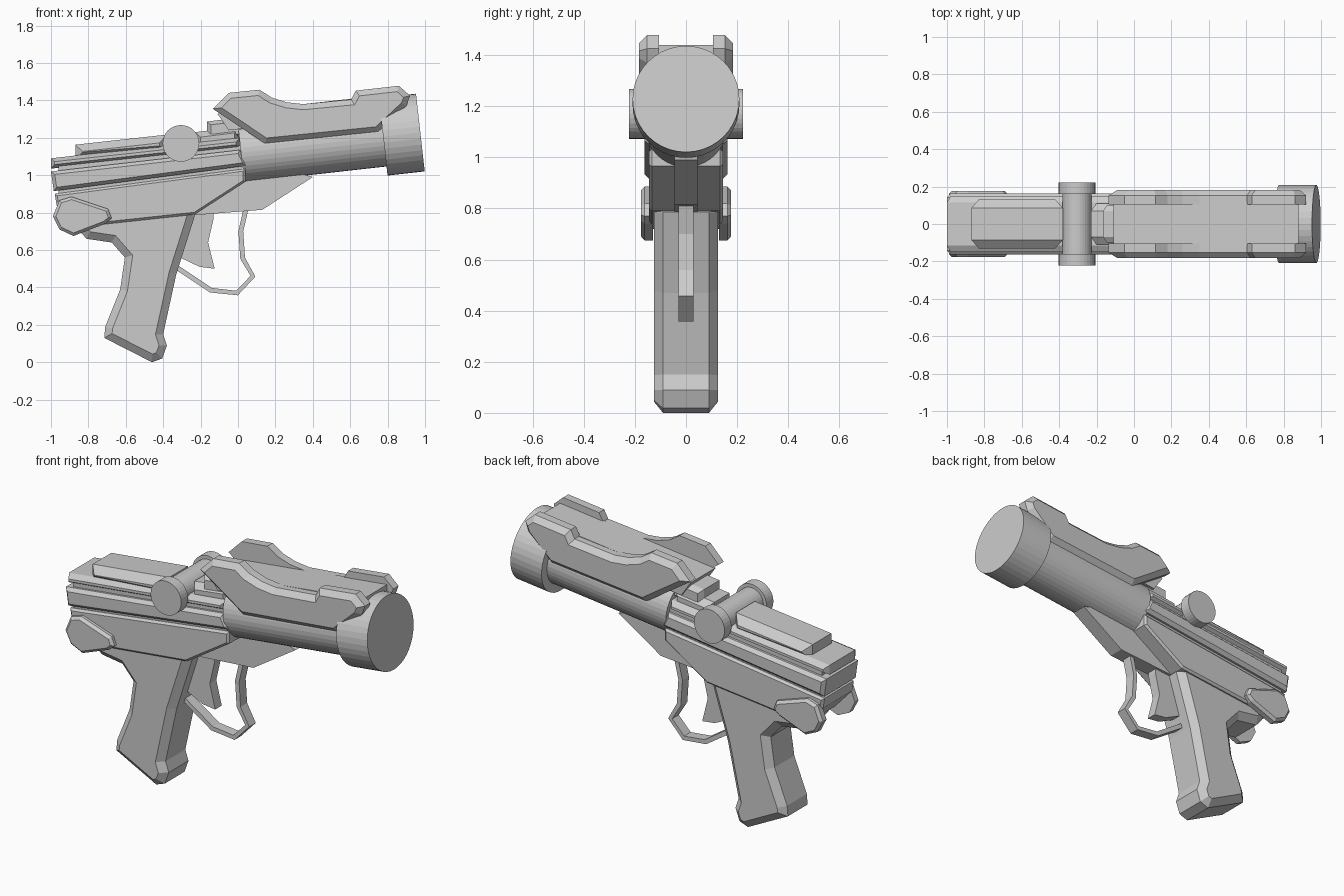
import bpy, bmesh, math
from mathutils import Vector, Matrix

if "Cube" in bpy.data.objects:
    bpy.data.objects.remove(bpy.data.objects["Cube"])

TILT = math.radians(6.4)
AXIS = Vector((math.cos(TILT), 0, math.sin(TILT)))


def finish(name, bm):
    bmesh.ops.recalc_face_normals(bm, faces=bm.faces)
    me = bpy.data.meshes.new(name)
    bm.to_mesh(me)
    bm.free()
    ob = bpy.data.objects.new(name, me)
    bpy.context.collection.objects.link(ob)
    return ob


def inset(pts, d):
    """Mitred inward offset of a closed (x, z) outline."""
    P = [Vector(p) for p in pts]
    n = len(P)
    area = sum(P[i].x * P[(i + 1) % n].y - P[(i + 1) % n].x * P[i].y for i in range(n))
    s = 1 if area > 0 else -1
    out = []
    for i in range(n):
        a = (P[i] - P[i - 1]).normalized()
        b = (P[(i + 1) % n] - P[i]).normalized()
        na, nb = Vector((-a.y, a.x)) * s, Vector((-b.y, b.x)) * s
        out.append(P[i] + (na + nb) * d / max(1 + na.dot(nb), 0.4))
    return out


def prism(name, pts, y0, y1, c0=(0, 0), c1=(0, 0)):
    """Side outline extruded from y0 to y1; c = (inset, depth) chamfer at each end."""
    rings = [(y0, c0[0])]
    s = 1 if y1 > y0 else -1
    if c0[1]:
        rings.append((y0 + s * c0[1], 0))
    if c1[1]:
        rings.append((y1 - s * c1[1], 0))
    rings.append((y1, c1[0]))
    bm = bmesh.new()
    loops = [[bm.verts.new((p[0], y, p[1])) for p in (inset(pts, d) if d else pts)]
             for y, d in rings]
    n = len(pts)
    for A, B in zip(loops, loops[1:]):
        for i in range(n):
            j = (i + 1) % n
            bm.faces.new((A[i], A[j], B[j], B[i]))
    bm.faces.new(loops[0])
    bm.faces.new(loops[-1])
    return finish(name, bm)


def block(name, pts, w, c=(0, 0)):
    return prism(name, pts, -w, w, c, c)


def cylinder(name, a, b, r, sides=32):
    a, b = Vector(a), Vector(b)
    bm = bmesh.new()
    M = Matrix.Translation((a + b) / 2) @ (b - a).to_track_quat('Z', 'Y').to_matrix().to_4x4()
    bmesh.ops.create_cone(bm, cap_ends=True, segments=sides, radius1=r, radius2=r,
                          depth=(b - a).length, matrix=M)
    return finish(name, bm)


# Barrel and muzzle cap on the tilted axis
tip = Vector((0.975, 0, 1.228))
cylinder("muzzle_cap", tip - AXIS * 0.2, tip, 0.209, 40)
cylinder("barrel", tip - AXIS * 0.965, tip - AXIS * 0.1, 0.16, 40)

# Receiver: lower frame, slide and stacked top layers
block("lower_frame", [(-0.98, 0.9), (0.04, 1.035), (0.04, 0.965), (-0.23, 0.79),
                      (-0.695, 0.74), (-0.86, 0.72), (-0.97, 0.84)], 0.145, (0.012, 0.012))
block("seam_core", [(-0.96, 0.87), (-0.96, 1.06), (0.02, 1.16), (0.02, 1.0)], 0.13)
block("slide", [(-1.0, 1.02), (-0.985, 0.915), (0.04, 1.05), (0.04, 1.075), (0.01, 1.135)],
      0.163, (0.018, 0.02))
block("slide_top", [(-1.0, 1.035), (-1.0, 1.09), (-0.87, 1.105), (0.01, 1.2), (0.01, 1.145)],
      0.15, (0.02, 0.035))
block("rear_cover", [(-0.87, 1.08), (-0.87, 1.163), (-0.38, 1.217), (-0.38, 1.12)],
      0.13, (0.04, 0.045))
block("front_cover", [(-0.23, 1.14), (-0.23, 1.23), (0.01, 1.26), (0.01, 1.16)],
      0.11, (0.03, 0.04))
block("sight_base", [(-0.165, 1.2), (-0.165, 1.287), (-0.04, 1.302), (0.05, 1.31), (0.05, 1.2)],
      0.1, (0.02, 0.03))

# Cross bar with end wheels
cylinder("cross_bar", (-0.305, -0.18, 1.17), (-0.305, 0.18, 1.17), 0.078)
for s, side in ((-1, "right"), (1, "left")):
    cylinder("wheel_" + side, (-0.305, s * 0.16, 1.17), (-0.305, s * 0.223, 1.17), 0.098)

# Shroud: flat deck with a shaped plate on each side
block("shroud_deck", [(-0.11, 1.328), (0.88, 1.44), (0.88, 1.35), (-0.05, 1.24)], 0.115)
plate = [(-0.135, 1.355), (-0.05, 1.44), (0.115, 1.457), (0.18, 1.415), (0.26, 1.39),
         (0.35, 1.38), (0.605, 1.405), (0.63, 1.452), (0.86, 1.478), (0.92, 1.425),
         (0.90, 1.37), (0.75, 1.23), (0.145, 1.168)]
pad = [(-0.99, 0.78), (-0.955, 0.865), (-0.89, 0.885), (-0.695, 0.82), (-0.675, 0.77),
       (-0.71, 0.74), (-0.88, 0.675), (-0.955, 0.71)]
for s, side in ((-1, "right"), (1, "left")):
    prism("shroud_plate_" + side, plate, s * 0.105, s * 0.183, (0, 0), (0.03, 0.03))
    prism("side_pad_" + side, pad, s * 0.13, s * 0.177, (0, 0), (0.015, 0.015))

# Grip
block("grip", [(-0.88, 0.76), (-0.845, 0.70), (-0.81, 0.66), (-0.675, 0.64), (-0.605, 0.56),
               (-0.63, 0.39), (-0.71, 0.19), (-0.715, 0.13), (-0.46, 0.0), (-0.405, 0.02),
               (-0.38, 0.09), (-0.40, 0.15), (-0.33, 0.47), (-0.23, 0.785), (-0.25, 0.84)],
      0.125, (0.04, 0.035))

# Front fin, trigger and guard
block("front_fin", [(-0.25, 0.785), (0.13, 0.815), (0.40, 0.99), (0.3, 1.02), (-0.1, 1.0)], 0.045)
block("trigger", [(-0.25, 0.82), (-0.13, 0.82), (-0.13, 0.77), (-0.16, 0.64), (-0.125, 0.5),
                  (-0.205, 0.51), (-0.31, 0.56)], 0.03)
path = [Vector(p) for p in ((0.045, 0.83), (0.015, 0.70), (0.025, 0.555), (0.08, 0.46),
                            (-0.005, 0.37), (-0.145, 0.385), (-0.34, 0.515))]
left, right = [], []
for i, p in enumerate(path):
    d = (path[min(i + 1, len(path) - 1)] - path[max(i - 1, 0)]).normalized()
    nrm = Vector((-d.y, d.x)) * 0.013
    left.append(p + nrm)
    right.append(p - nrm)
block("trigger_guard", left + right[::-1], 0.03)
